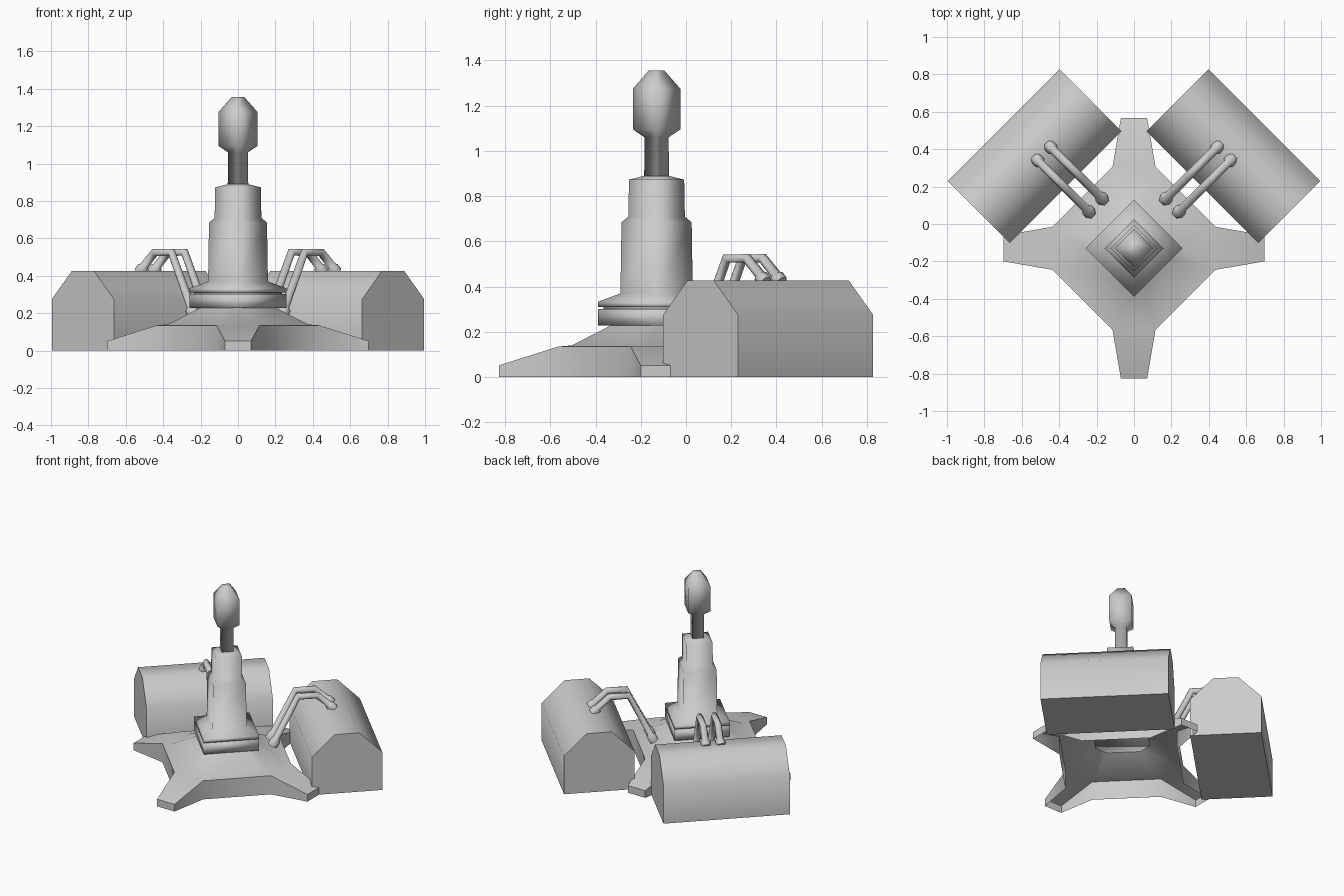
import bpy, bmesh, math
from mathutils import Vector

if "Cube" in bpy.data.objects:
    bpy.data.objects.remove(bpy.data.objects["Cube"])

CY = -0.13  # y centre of the pedestal


def finish(name, bm, angle=None):
    bmesh.ops.recalc_face_normals(bm, faces=bm.faces[:])
    me = bpy.data.meshes.new(name)
    bm.to_mesh(me)
    bm.free()
    ob = bpy.data.objects.new(name, me)
    bpy.context.collection.objects.link(ob)
    bpy.ops.object.select_all(action='DESELECT')
    ob.select_set(True)
    bpy.context.view_layer.objects.active = ob
    if angle is None:
        bpy.ops.object.shade_smooth()
    else:
        bpy.ops.object.shade_smooth_by_angle(angle=math.radians(angle))
    return ob


def turned(name, profile):
    """Four-sided diamond column from (radius, height) pairs."""
    bm = bmesh.new()
    rings = [[bm.verts.new((r * math.cos(k * math.pi / 2),
                            CY + r * math.sin(k * math.pi / 2), z)) for k in range(4)]
             for r, z in profile]
    for a, b in zip(rings, rings[1:]):
        for k in range(4):
            bm.faces.new((a[k], a[(k + 1) % 4], b[(k + 1) % 4], b[k]))
    bm.faces.new(rings[0][::-1])
    bm.faces.new(rings[-1])
    return finish(name, bm)


# Splayed hollow base: octagonal hub with four tapering feet
bm = bmesh.new()


def base_ring(r, w, z):
    ring = []
    for k in range(4):
        c, s = round(math.cos(k * math.pi / 2)), round(math.sin(k * math.pi / 2))
        for t in (-w, w):
            ring.append(bm.verts.new((c * r - s * t, CY + s * r + c * t, z)))
    return ring


root_lo = base_ring(0.435, 0.115, 0)
root_hi = base_ring(0.435, 0.115, 0.135)
inset = base_ring(0.375, 0.095, 0.14)
crown = base_ring(0.19, 0.045, 0.235)
tip_lo = base_ring(0.697, 0.07, 0)
tip_hi = base_ring(0.697, 0.07, 0.052)
for a, b in ((root_hi, inset), (inset, crown)):
    for k in range(8):
        j = (k + 1) % 8
        bm.faces.new((a[k], a[j], b[j], b[k]))
for k in range(0, 8, 2):
    j, n = k + 1, (k + 2) % 8
    bm.faces.new((root_lo[j], root_lo[n], root_hi[n], root_hi[j]))
    bm.faces.new((root_hi[k], root_hi[j], tip_hi[j], tip_hi[k]))
    bm.faces.new((tip_lo[k], tip_lo[j], tip_hi[j], tip_hi[k]))
    for i in (k, j):
        bm.faces.new((root_lo[i], tip_lo[i], tip_hi[i], root_hi[i]))
finish("base", bm, 60)

# Stacked plates, stepped column and head
turned("lower_plate", [(0.26, 0.228), (0.26, 0.302)])
turned("plate_spacer", [(0.235, 0.295), (0.235, 0.315)])
turned("column", [(0.26, 0.31), (0.26, 0.333), (0.16, 0.37), (0.155, 0.685),
                  (0.125, 0.71), (0.122, 0.873), (0.055, 0.89)])
turned("neck_and_head", [(0.055, 0.88), (0.053, 1.06), (0.105, 1.095), (0.105, 1.275),
                         (0.035, 1.355)])

U = Vector((1, 1, 0)).normalized()
L = Vector((1, -1, 0)).normalized()
SECTION = [(-0.235, 0), (0.235, 0), (0.235, 0.275), (0.083, 0.427),
           (-0.083, 0.427), (-0.235, 0.275)]


def pipe(name, start, side):
    # distance along x (equal along y), height, relative radius
    path = [(0, 0.185, 1.5), (0.015, 0.225, 1.5), (0.017, 0.235, 1), (0.12, 0.525, 1),
            (0.21, 0.525, 1), (0.268, 0.452, 1), (0.27, 0.447, 1.4), (0.29, 0.42, 1.4)]
    cu = bpy.data.curves.new(name, 'CURVE')
    cu.dimensions = '3D'
    cu.bevel_depth = 0.023
    cu.bevel_resolution = 1
    cu.use_fill_caps = True
    sp = cu.splines.new('POLY')
    sp.points.add(len(path) - 1)
    for p, (d, z, r) in zip(sp.points, path):
        p.co = (side * (start[0] + d), start[1] + d, z, 1)
        p.radius = r
    ob = bpy.data.objects.new(name, cu)
    bpy.context.collection.objects.link(ob)
    bpy.ops.object.select_all(action='DESELECT')
    ob.select_set(True)
    bpy.context.view_layer.objects.active = ob
    bpy.ops.object.convert(target='MESH')
    bpy.ops.object.shade_smooth_by_angle(angle=math.radians(65))


for side, label in ((1, "right"), (-1, "left")):
    # Chamfered tank set at 45 degrees
    bm = bmesh.new()
    centre = Vector((0.531, 0.363, 0))
    ends = []
    for t in (-0.422, 0.422):
        ring = []
        for u, z in SECTION:
            p = centre + L * t + U * u
            ring.append(bm.verts.new((side * p.x, p.y, z)))
        bm.faces.new(ring)
        ends.append(ring)
    for k in range(6):
        j = (k + 1) % 6
        bm.faces.new((ends[0][k], ends[0][j], ends[1][j], ends[1][k]))
    finish(label + "_tank", bm, 60)
    # Pair of bent pipes from hub to tank
    pipe(label + "_rear_pipe", (0.165, 0.13), side)
    pipe(label + "_front_pipe", (0.235, 0.06), side)
